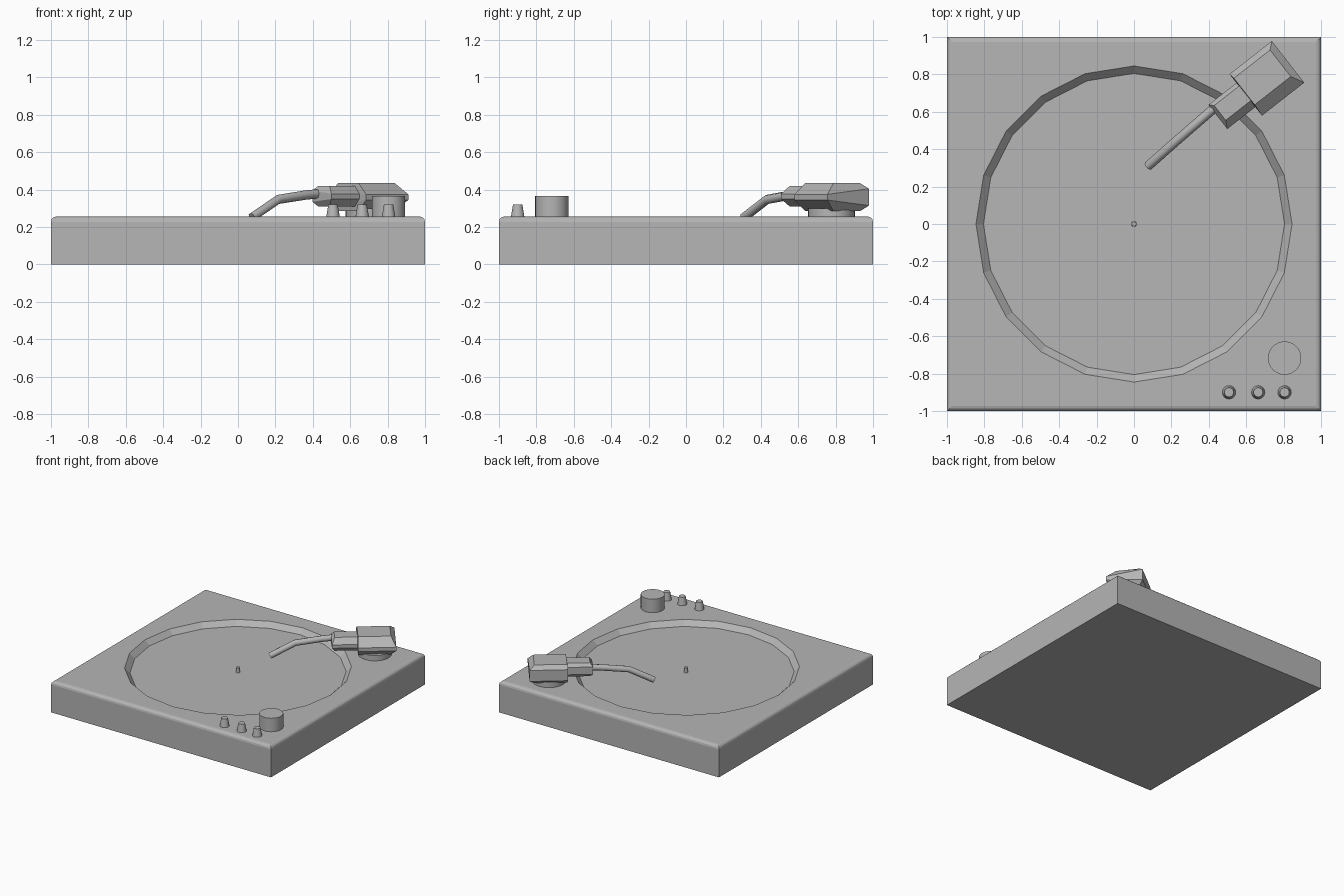
import bpy, bmesh, math
from mathutils import Matrix

if "Cube" in bpy.data.objects:
    bpy.data.objects.remove(bpy.data.objects["Cube"])

# Dark grey finish for every part
GREY = bpy.data.materials.new("dark_grey")
GREY.diffuse_color = (0.465, 0.465, 0.465, 1)
GREY.use_nodes = True
GREY.node_tree.nodes["Principled BSDF"].inputs["Base Color"].default_value = GREY.diffuse_color


def finish(bm, name):
    bmesh.ops.recalc_face_normals(bm, faces=bm.faces[:])
    mesh = bpy.data.meshes.new(name)
    bm.to_mesh(mesh)
    bm.free()
    ob = bpy.data.objects.new(name, mesh)
    bpy.context.collection.objects.link(ob)
    return ob


def frustum(name, x, y, z0, z1, r0, r1, sides, smooth=False):
    bpy.ops.mesh.primitive_cone_add(vertices=sides, radius1=r0, radius2=r1,
                                    depth=z1 - z0, location=(x, y, (z0 + z1) / 2))
    ob = bpy.context.object
    ob.name = name
    if smooth:
        bpy.ops.object.shade_smooth_by_angle(angle=math.radians(35))
    return ob


# Plinth with rounded upper edges
TOP = 0.256
bm = bmesh.new()
bmesh.ops.create_cube(bm, size=1, matrix=Matrix.Translation((0, 0, TOP / 2))
                      @ Matrix.Diagonal((2, 2, TOP, 1)))
rim = [e for e in bm.edges if all(v.co.z > TOP - 0.01 for v in e.verts)]
bmesh.ops.bevel(bm, geom=rim, offset=0.028, segments=3, profile=0.5, affect='EDGES')
plinth = finish(bm, "plinth")

# Twenty-sided platter recess with sloping wall
cutter = frustum("recess_cutter", 0, 0, 0.216, 0.276, 0.805, 0.865, 20)
cutter.hide_render = True
cut = plinth.modifiers.new("recess", 'BOOLEAN')
cut.operation = 'DIFFERENCE'
cut.solver = 'EXACT'
cut.object = cutter
bpy.context.view_layer.objects.active = plinth
bpy.ops.object.modifier_apply(modifier=cut.name)
bpy.data.objects.remove(cutter)

# Spindle
frustum("spindle", 0, 0, 0.21, 0.256, 0.015, 0.013, 12, True)

# Controls
frustum("volume_knob", 0.805, -0.717, 0.25, 0.367, 0.089, 0.089, 32, True)
for i, x in enumerate((0.508, 0.664, 0.805)):
    frustum(f"small_knob_{i + 1}", x, -0.9, 0.25, 0.32, 0.037, 0.025, 16, True)

# Tonearm pivot
PIVOT = (0.71, 0.777)
frustum("arm_base", 0.70, 0.778, 0.25, 0.30, 0.125, 0.125, 32, True)


def arm_block(name, section, u_in, u_out, taper_in, taper_out):
    """Loft a (v, z) section along the arm axis, drawing in top and bottom at the ends."""
    bm = bmesh.new()
    zs = [z for _, z in section]
    lo, hi = min(zs), max(zs)
    rings = []
    for u, t in ((u_in, taper_in), (u_out, -taper_out)):
        rings.append([bm.verts.new((u + (t if z in (lo, hi) else 0), v, z))
                      for v, z in section])
    a, b = rings
    n = len(section)
    for i in range(n):
        j = (i + 1) % n
        bm.faces.new((a[i], a[j], b[j], b[i]))
    # End caps: upper slope, upright band, lower slope
    for r in rings:
        for quad in ((0, 1, 2, 3), (0, 3, 4, 7), (7, 4, 5, 6)):
            bm.faces.new([r[k] for k in quad])
    bm.transform(Matrix.Translation((*PIVOT, 0)) @ Matrix.Rotation(math.radians(38), 4, 'Z'))
    return finish(bm, name)


# Faceted arm housing and neck
arm_block("arm_housing",
          [(0.142, 0.405), (0.11, 0.435), (-0.07, 0.435), (-0.14, 0.375),
           (-0.14, 0.345), (-0.07, 0.285), (0.11, 0.285), (0.142, 0.315)],
          -0.142, 0.145, 0.005, 0.037)
arm_block("arm_neck",
          [(0.082, 0.395), (0.06, 0.42), (-0.04, 0.42), (-0.082, 0.378),
           (-0.082, 0.35), (-0.04, 0.31), (0.06, 0.31), (0.082, 0.335)],
          -0.332, -0.12, 0.022, 0.0)

# Bent arm tube
path = [(0.47, 0.655, 0.382), (0.36, 0.56, 0.371), (0.215, 0.434, 0.348),
        (0.075, 0.31, 0.252)]
curve = bpy.data.curves.new("arm_tube", 'CURVE')
curve.dimensions = '3D'
curve.bevel_depth = 0.025
curve.bevel_resolution = 2
curve.use_fill_caps = True
spline = curve.splines.new('POLY')
spline.points.add(len(path) - 1)
for p, co in zip(spline.points, path):
    p.co = (*co, 1)
tube = bpy.data.objects.new("arm_tube", curve)
bpy.context.collection.objects.link(tube)
bpy.ops.object.select_all(action='DESELECT')
tube.select_set(True)
bpy.context.view_layer.objects.active = tube
bpy.ops.object.convert(target='MESH')
bpy.ops.object.shade_smooth_by_angle(angle=math.radians(50))

for ob in bpy.data.objects:
    if ob.type == 'MESH':
        ob.data.materials.clear()
        ob.data.materials.append(GREY)
